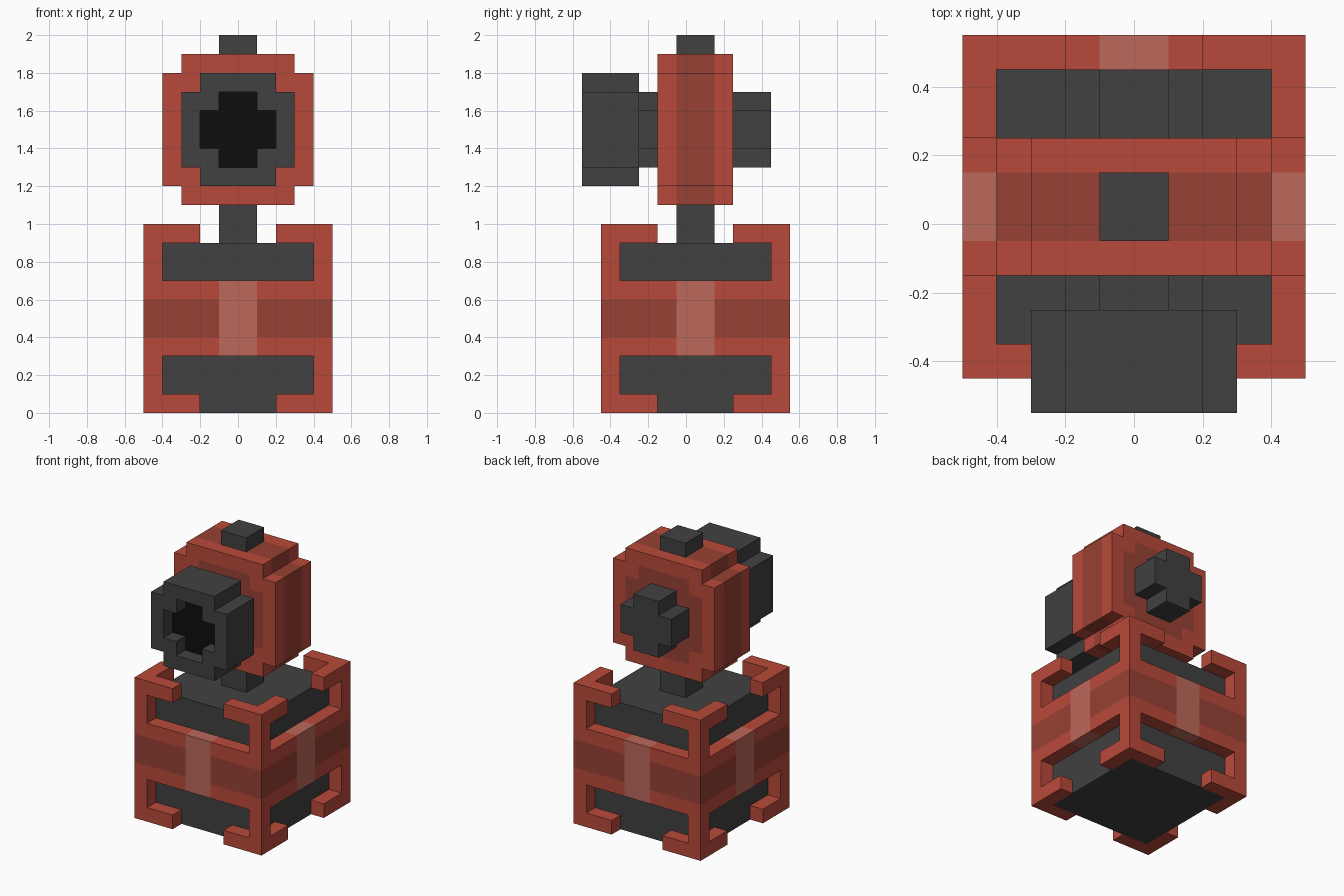
import bpy
import bmesh
from mathutils import Vector

cube = bpy.data.objects.get("Cube")
if cube:
    bpy.data.objects.remove(cube, do_unlink=True)

CENTRE_Y = 0.05


def material(name, r, g, b):
    lin = [((c / 255 + 0.055) / 1.055) ** 2.4 if c > 10 else c / 255 / 12.92 for c in (r, g, b)]
    mat = bpy.data.materials.new(name)
    mat.use_nodes = True
    mat.diffuse_color = (*lin, 1)
    bsdf = next(n for n in mat.node_tree.nodes if n.type == 'BSDF_PRINCIPLED')
    bsdf.inputs["Base Color"].default_value = (*lin, 1)
    return mat


RED = material("red", 185, 73, 58)
DARK_RED = material("dark_red", 151, 65, 51)
PALE_RED = material("pale_red", 188, 104, 90)
GREY = material("dark_grey", 65, 65, 65)
BLACK = material("black", 13, 13, 13)


def finish(name, bm, mats, z):
    bmesh.ops.recalc_face_normals(bm, faces=bm.faces[:])
    mesh = bpy.data.meshes.new(name)
    bm.to_mesh(mesh)
    bm.free()
    for m in mats:
        mesh.materials.append(m)
    obj = bpy.data.objects.new(name, mesh)
    obj.location = (0, CENTRE_Y, z)
    bpy.context.scene.collection.objects.link(obj)
    return obj


def add_box(bm, lo, hi):
    verts = bmesh.ops.create_cube(bm, size=1)["verts"]
    for v in verts:
        v.co = Vector([hi[i] if v.co[i] > 0 else lo[i] for i in range(3)])


def box(name, lo, hi, mat, z=0):
    bm = bmesh.new()
    add_box(bm, lo, hi)
    return finish(name, bm, [mat], z)


def cross(a, b):
    """Stepped round outline: a is the outer half width, b the inner."""
    quarter = [(a, b), (b, b), (b, a)]
    pts = []
    for _ in range(4):
        pts += quarter
        quarter = [(-y, x) for x, y in quarter]
    return pts


def loft(name, rings, slots, mats, z):
    """Bridge cross rings (a, b, y); slots colour start cap, each span, end cap."""
    bm = bmesh.new()
    loops = [[bm.verts.new((x, y, h)) for x, h in cross(a, b)] for a, b, y in rings]
    bm.faces.new(loops[0]).material_index = slots[0]
    for p, q, slot in zip(loops, loops[1:], slots[1:]):
        for i in range(12):
            j = (i + 1) % 12
            bm.faces.new((p[i], p[j], q[j], q[i])).material_index = slot
    bm.faces.new(loops[-1]).material_index = slots[-1]
    return finish(name, bm, mats, z)


# Base: inner block
box("base_core", (-0.4, -0.4, 0), (0.4, 0.4, 0.9), GREY)

# Base: striped middle band, cut along the stripe borders
bm = bmesh.new()
add_box(bm, (-0.5, -0.5, -0.2), (0.5, 0.5, 0.2))
for axis in range(3):
    for side in (-0.1, 0.1):
        point, normal = Vector(), Vector()
        point[axis], normal[axis] = side, 1
        bmesh.ops.bisect_plane(bm, geom=bm.verts[:] + bm.edges[:] + bm.faces[:],
                               plane_co=point, plane_no=normal)
for f in bm.faces:
    c = f.calc_center_median()
    if min(abs(c.x), abs(c.y)) < 0.1:
        f.material_index = 2
    elif abs(c.z) < 0.1:
        f.material_index = 1
finish("base_band", bm, [RED, DARK_RED, PALE_RED], 0.5)

# Base: corner posts with hooked ends, mirrored to all eight corners
bm = bmesh.new()
add_box(bm, (0.4, 0.4, 0.2), (0.5, 0.5, 0.5))
add_box(bm, (0.2, 0.4, 0.4), (0.4, 0.5, 0.5))
add_box(bm, (0.4, 0.2, 0.4), (0.5, 0.4, 0.5))
corners = finish("frame_corners", bm, [RED], 0.5)
mirror = corners.modifiers.new("Mirror", 'MIRROR')
mirror.use_axis = (True, True, True)
mirror.use_mirror_merge = False

# Neck and top knob
box("neck", (-0.1, -0.1, 0.9), (0.1, 0.1, 1.1), GREY)
box("top_knob", (-0.1, -0.1, 1.9), (0.1, 0.1, 2.0), GREY)

# Head: stepped disc with a dark rim stripe and dark patches on both faces
loft("head",
     [(0.3, 0.2, -0.2), (0.4, 0.3, -0.2), (0.4, 0.3, -0.1),
      (0.4, 0.3, 0.1), (0.4, 0.3, 0.2), (0.3, 0.2, 0.2)],
     [1, 0, 0, 1, 0, 0, 1], [RED, DARK_RED], 1.5)

# Muzzle: hollow front, black floor, narrower collar at the head
loft("muzzle",
     [(0.2, 0.1, -0.5), (0.2, 0.1, -0.6), (0.3, 0.2, -0.6),
      (0.3, 0.2, -0.3), (0.2, 0.1, -0.3), (0.2, 0.1, -0.2)],
     [1, 0, 0, 0, 0, 0, 0], [GREY, BLACK], 1.5)

# Rear plug
loft("rear_plug", [(0.2, 0.1, 0.2), (0.2, 0.1, 0.4)], [0, 0, 0], [GREY], 1.5)
